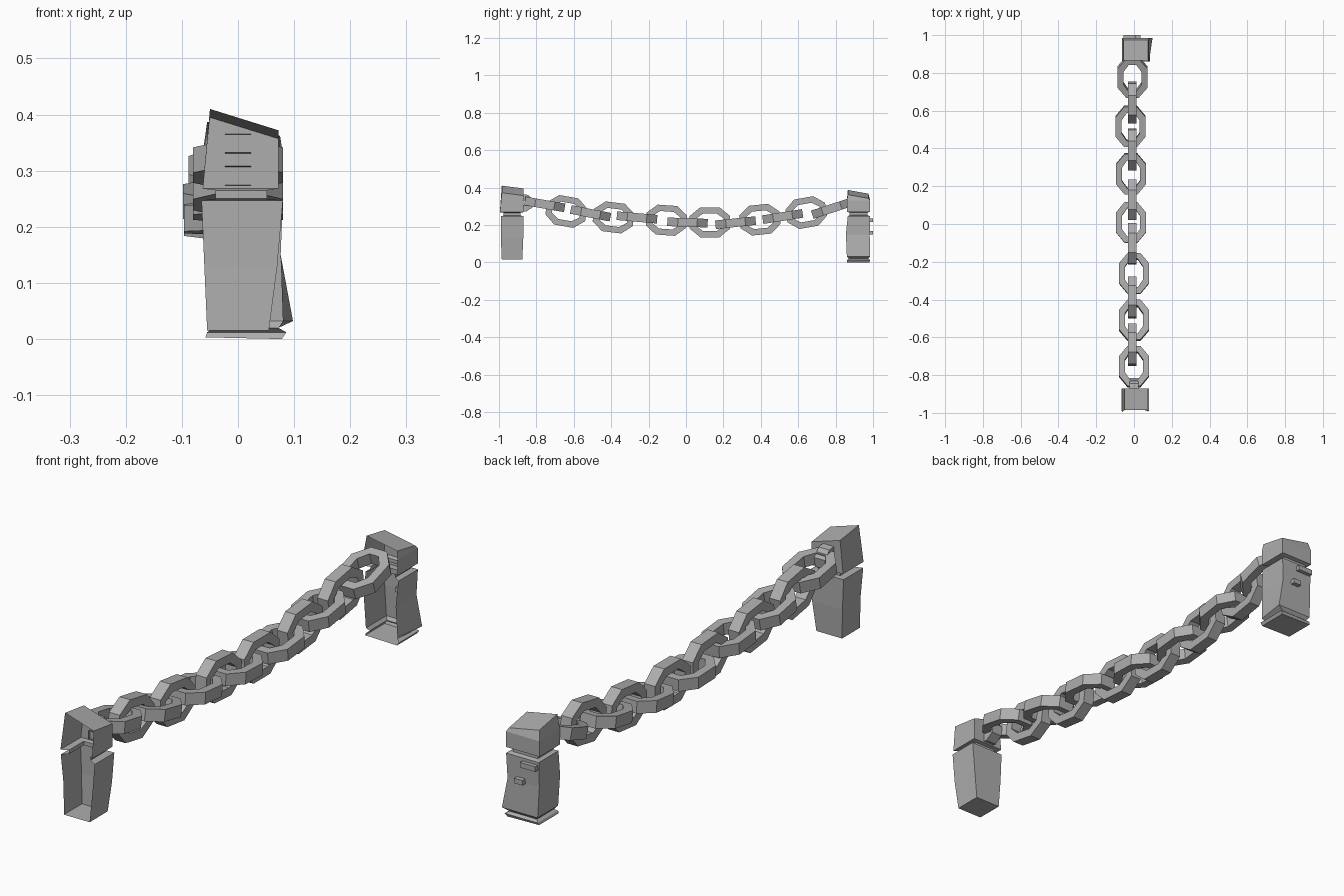
import bpy, bmesh, math
from mathutils import Matrix, Vector

cube = bpy.data.objects.get("Cube")
if cube:
    bpy.data.objects.remove(cube)

iron = bpy.data.materials.new("grey_stone_iron")
iron.use_nodes = True
COLOR = (0.42, 0.42, 0.42, 1)
iron.diffuse_color = COLOR
iron.node_tree.nodes["Principled BSDF"].inputs["Base Color"].default_value = COLOR


def finish(bm, name):
    mesh = bpy.data.meshes.new(name)
    bm.to_mesh(mesh)
    bm.free()
    mesh.materials.append(iron)
    obj = bpy.data.objects.new(name, mesh)
    bpy.context.collection.objects.link(obj)
    return obj


def link(name, loc, pitch, upright, length=0.108, width=0.08, cut=None):
    """Octagonal chain link with a rectangular bar; upright links stand on edge."""
    bm = bmesh.new()
    bar, depth = 0.033, 0.023
    rings = []
    for inset in (0, bar):
        a, b = length - inset, width - inset
        corner = [(b, a * 0.48), (b * 0.42, a)]
        quarter = corner + [(-x, y) for x, y in reversed(corner)]
        outline = quarter + [(-x, -y) for x, y in quarter]
        for z in (-depth, depth):
            rings.append([bm.verts.new((x, y, z)) for x, y in outline])
    loop = [rings[0], rings[1], rings[3], rings[2]]
    for r, s in zip(loop, loop[1:] + loop[:1]):
        for i in range(8):
            j = (i + 1) % 8
            bm.faces.new((r[i], r[j], s[j], s[i]))
    turn = Matrix.Rotation(math.radians(pitch), 4, 'X')
    if upright:
        turn = turn @ Matrix.Rotation(math.pi / 2, 4, 'Y')
    bm.transform(Matrix.Translation(loc) @ turn)
    if cut is not None:
        bmesh.ops.bisect_plane(bm, geom=bm.verts[:] + bm.edges[:] + bm.faces[:],
                               plane_co=(0, cut, 0), plane_no=(0, 1, 0), clear_inner=True)
    bmesh.ops.recalc_face_normals(bm, faces=bm.faces)
    return finish(bm, name)


def shell(name, rings, tweaks=()):
    """Stack of four-cornered rings, closed at both ends and open to the front.
    Ring: left x, right x, front y, back y, height, rise along x, rise along y."""
    bm = bmesh.new()
    rows = []
    for x0, x1, y0, y1, z, rx, ry in rings:
        rows.append([bm.verts.new(p) for p in (
            (x0, y0, z), (x1, y0, z + rx), (x1, y1, z + rx + ry), (x0, y1, z + ry))])
    for row, corner, move in tweaks:
        rows[row][corner].co += Vector(move)
    for low, high in zip(rows, rows[1:]):
        for i in (1, 2, 3):
            j = (i + 1) % 4
            bm.faces.new((low[i], low[j], high[j], high[i]))
    bm.faces.new(rows[0][::-1])
    bm.faces.new(rows[-1])
    return finish(bm, name)


def box(name, lo, hi):
    bm = bmesh.new()
    bmesh.ops.create_cube(bm, size=1)
    lo, hi = Vector(lo), Vector(hi)
    for v in bm.verts:
        v.co = (lo + hi) / 2 + v.co * (hi - lo)
    return finish(bm, name)


# Front post: tapered body, narrow groove, slanted cap
shell("front_post", [
    (-0.055, 0.055, -0.985, -0.875, 0.015, 0, 0),
    (-0.06, 0.07, -0.99, -0.87, 0.13, 0, 0),
    (-0.065, 0.08, -0.99, -0.87, 0.247, 0, 0),
    (-0.04, 0.052, -0.975, -0.885, 0.25, 0, 0),
    (-0.04, 0.052, -0.975, -0.885, 0.265, 0, 0),
    (-0.063, 0.072, -0.995, -0.87, 0.268, 0, 0),
    (-0.05, 0.072, -0.985, -0.87, 0.41, -0.038, -0.015)],
    [(1, 0, (0, 0.01, 0))])

# Rear post: base plate, body flaring at the lower corner, groove, cap
shell("rear_post", [
    (-0.058, 0.078, 0.86, 0.98, 0.003, -0.003, 0),
    (-0.055, 0.086, 0.86, 0.985, 0.012, 0, 0),
    (-0.045, 0.072, 0.87, 0.975, 0.02, 0, 0),
    (-0.055, 0.08, 0.86, 0.985, 0.032, 0, 0),
    (-0.06, 0.076, 0.855, 0.982, 0.15, 0, 0),
    (-0.06, 0.08, 0.865, 0.985, 0.247, 0, 0),
    (-0.045, 0.06, 0.875, 0.97, 0.252, 0, 0),
    (-0.045, 0.06, 0.875, 0.97, 0.266, 0, 0),
    (-0.063, 0.08, 0.86, 0.985, 0.27, 0, 0),
    (-0.063, 0.08, 0.86, 0.985, 0.33, 0, 0),
    (-0.055, 0.075, 0.865, 0.975, 0.387, -0.025, -0.02)],
    [(3, 2, (0.018, 0, 0))])

# Pegs at the back of the rear post
box("upper_peg", (-0.055, 0.96, 0.215), (0.01, 1, 0.235))
box("lower_peg", (0, 0.96, 0.148), (0.035, 1, 0.167))

# Half ring fixed to the front post
link("front_ring", (0, -0.878, 0.32), -8, True, 0.06, 0.045, -0.88)

# Hanging chain: x, y, z, pitch, alternating flat and upright
CHAIN = [
    (0, -0.755, 0.31, -10), (-0.01, -0.64, 0.272, -10),
    (0, -0.51, 0.262, -11), (-0.01, -0.388, 0.24, -7),
    (0, -0.262, 0.24, -5), (-0.01, -0.105, 0.225, -4),
    (-0.016, 0.008, 0.213, -2), (-0.01, 0.128, 0.214, 0),
    (-0.016, 0.265, 0.212, 6), (-0.01, 0.395, 0.228, 6),
    (-0.018, 0.517, 0.245, 9), (-0.01, 0.643, 0.266, 10),
    (-0.008, 0.778, 0.288, 18)]
for n, (x, y, z, pitch) in enumerate(CHAIN):
    upright = n % 2 == 1
    link("upright_link" if upright else "flat_link", (x, y, z), pitch, upright)
